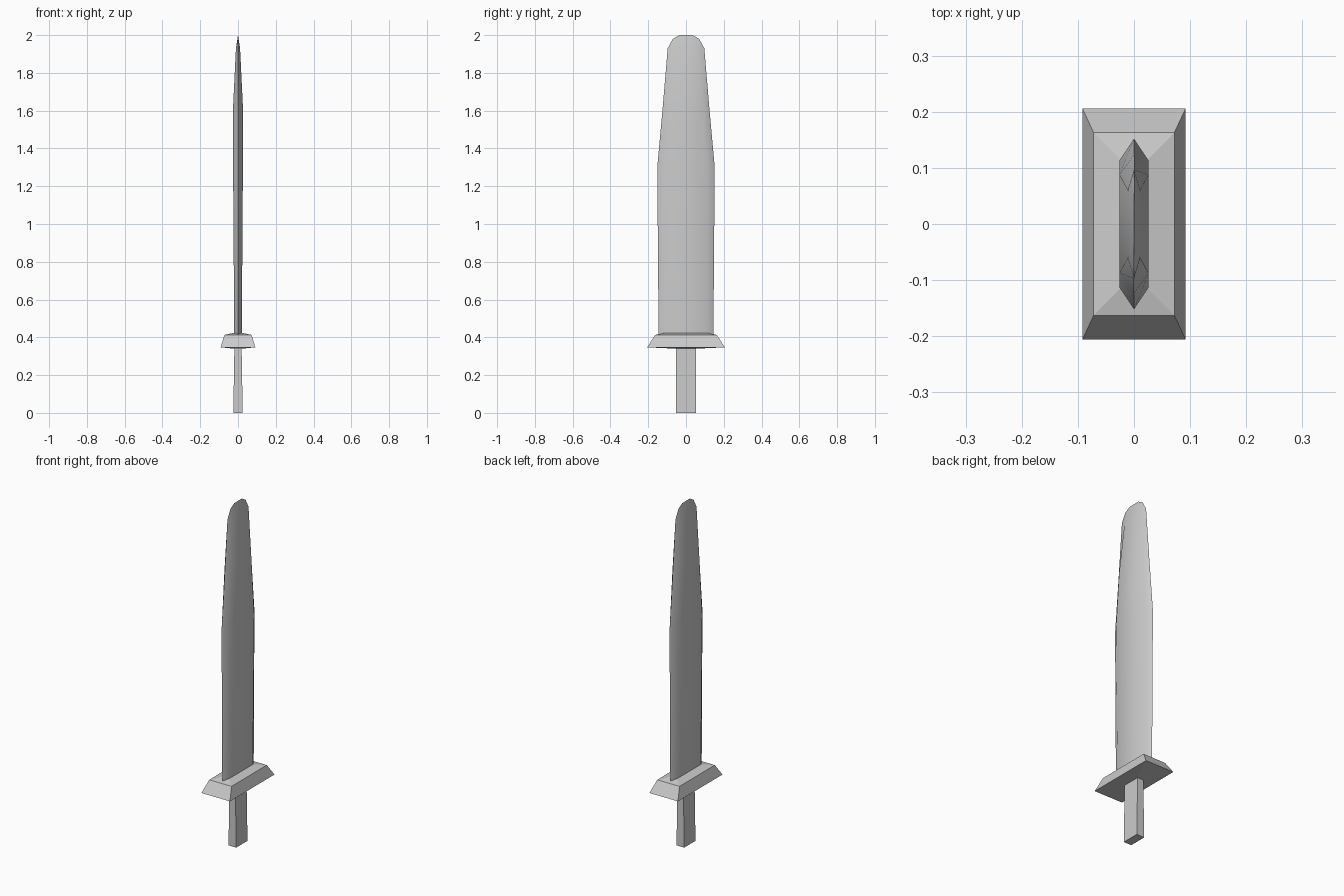
import bpy, bmesh, math

if "Cube" in bpy.data.objects:
    bpy.data.objects.remove(bpy.data.objects["Cube"])


def loft(name, rings, cap_top=True, smooth=None):
    """Skin a stack of equal-sized point rings and cap the ends."""
    bm = bmesh.new()
    loops = [[bm.verts.new(p) for p in ring] for ring in rings]
    n = len(loops[0])
    for a, b in zip(loops, loops[1:]):
        for i in range(n):
            j = (i + 1) % n
            bm.faces.new((a[i], a[j], b[j], b[i]))
    bm.faces.new(loops[0][::-1])
    if cap_top:
        bm.faces.new(loops[-1])
    bmesh.ops.remove_doubles(bm, verts=bm.verts, dist=0.0001)
    bmesh.ops.recalc_face_normals(bm, faces=bm.faces)
    mesh = bpy.data.meshes.new(name)
    bm.to_mesh(mesh)
    bm.free()
    obj = bpy.data.objects.new(name, mesh)
    bpy.context.collection.objects.link(obj)
    if smooth:
        bpy.ops.object.select_all(action='DESELECT')
        obj.select_set(True)
        bpy.context.view_layer.objects.active = obj
        bpy.ops.object.shade_smooth_by_angle(angle=math.radians(smooth))
    return obj


def rect(x, y, z):
    return [(-x, -y, z), (x, -y, z), (x, y, z), (-x, y, z)]


def hexagon(edge_y, edge_z, x, y, z):
    """Blade section: two cutting-edge points and four body corners."""
    return [(0, -edge_y, edge_z), (x, -y, z), (x, y, z),
            (0, edge_y, edge_z), (-x, y, z), (-x, -y, z)]


# Handle, slightly thicker at the bottom
loft("handle", [rect(0.025, 0.052, 0), rect(0.019, 0.052, 0.35)])

# Guard with sloping sides and slightly domed top and bottom
loft("guard", [
    rect(0.019, 0.052, 0.340),
    rect(0.092, 0.206, 0.347),
    rect(0.072, 0.163, 0.413),
    rect(0.022, 0.112, 0.424),
])

# Double-edged blade ending in a rounded, thin ridge
loft("blade", [
    hexagon(0.145, 0.41, 0.020, 0.108, 0.41),
    hexagon(0.152, 1.30, 0.026, 0.113, 1.30),
    hexagon(0.123, 1.62, 0.026, 0.088, 1.62),
    hexagon(0.097, 1.93, 0.011, 0.060, 1.93),
    hexagon(0.070, 1.98, 0, 0.035, 2.0),
], cap_top=False, smooth=40)
